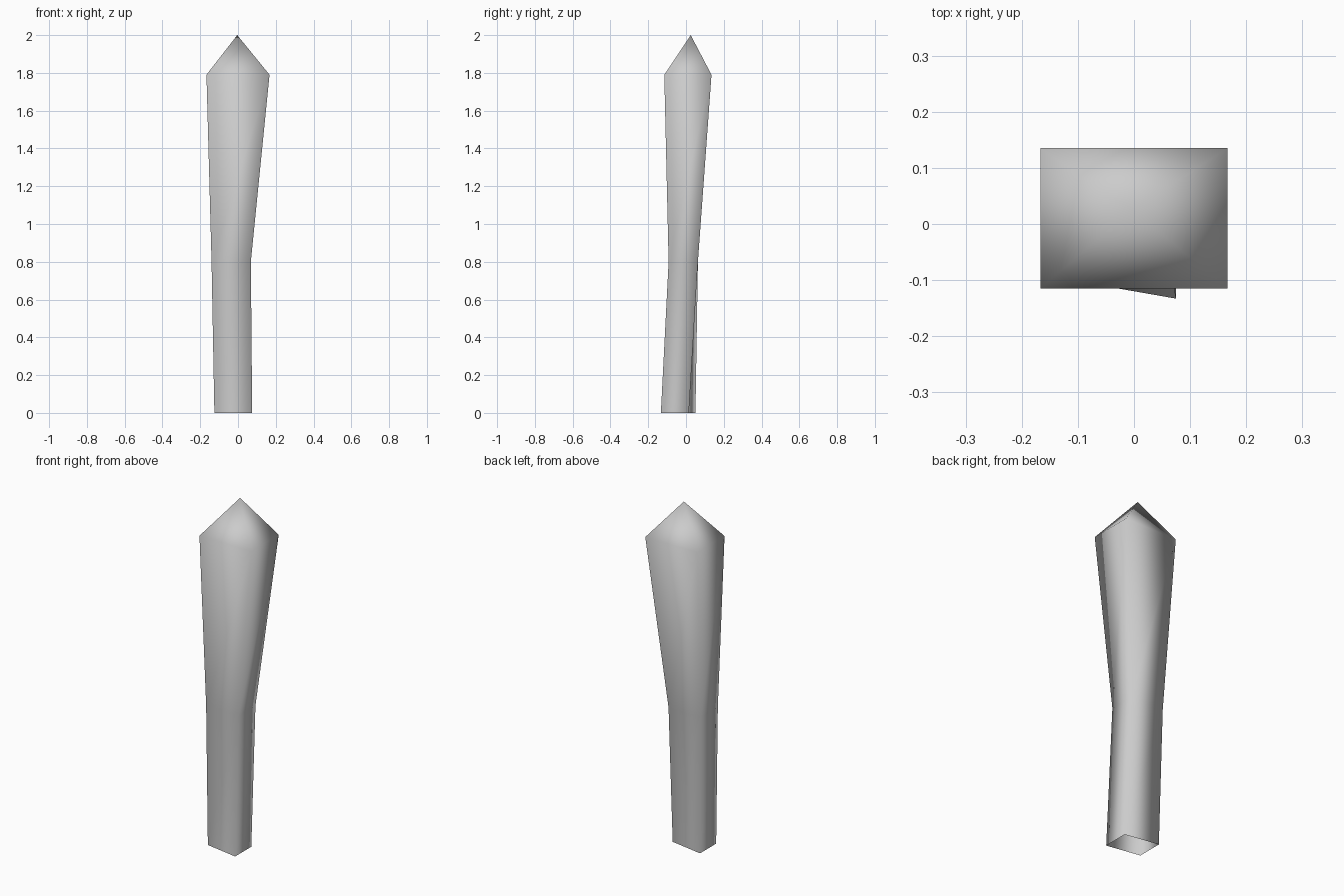
import bpy
import bmesh

cube = bpy.data.objects.get("Cube")
if cube:
    bpy.data.objects.remove(cube)

grey = bpy.data.materials.new("plain_grey")
grey.use_nodes = True
colour = (0.6, 0.6, 0.6, 1)
grey.diffuse_color = colour
grey.node_tree.nodes["Principled BSDF"].inputs["Base Color"].default_value = colour

# Cross-sections: height, left/right x, front/back y on the -x side, y skew towards +x
sections = [
    (0.0, -0.125, 0.075, -0.098, 0.05, -0.035),
    (0.8, -0.14, 0.068, -0.092, 0.063, 0.0),
    (1.79, -0.167, 0.167, -0.115, 0.135, 0.0),
]


def ring(bm, z, x0, x1, y0, y1, skew):
    corners = [(x0, y0), (x1, y0 + skew), (x1, y1 + skew), (x0, y1)]
    return [bm.verts.new((x, y, z)) for x, y in corners]


# Four-sided shaft, open underneath
bm = bmesh.new()
rings = [ring(bm, *s) for s in sections]
for low, high in zip(rings, rings[1:]):
    for i in range(4):
        j = (i + 1) % 4
        bm.faces.new((low[i], low[j], high[j], high[i]))

# Pointed tip
apex = bm.verts.new((-0.004, 0.025, 2.0))
for i in range(4):
    bm.faces.new((rings[-1][i], rings[-1][(i + 1) % 4], apex))

for face in bm.faces:
    face.smooth = True
mesh = bpy.data.meshes.new("pointed_post")
bm.to_mesh(mesh)
bm.free()
mesh.materials.append(grey)
post = bpy.data.objects.new("pointed_post", mesh)
bpy.context.collection.objects.link(post)
